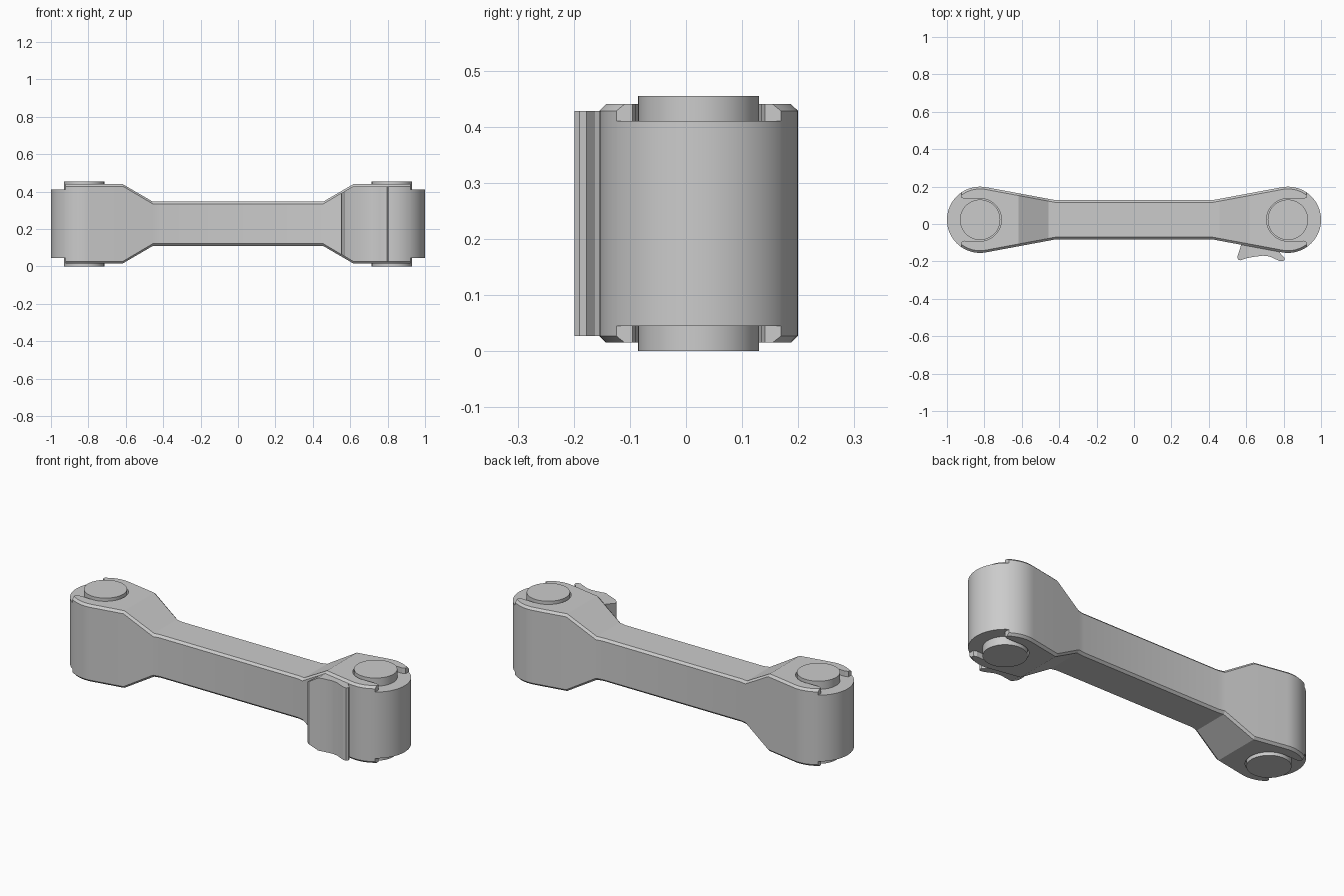
import bpy
import bmesh
import math
from mathutils import Vector

cube = bpy.data.objects.get("Cube")
if cube:
    bpy.data.objects.remove(cube, do_unlink=True)

YC, ZC = 0.0225, 0.2275         # centre of the link
PIN_X, END_R, PIN_R = 0.823, 0.177, 0.108
CHAMFER = 0.012

steel = bpy.data.materials.new("grey steel")
steel.use_nodes = True
steel.diffuse_color = (0.6, 0.6, 0.6, 1)
steel.node_tree.nodes["Principled BSDF"].inputs["Base Color"].default_value = (0.6, 0.6, 0.6, 1)


def half_height(x):
    """Waisted side profile: tall ends, slim middle."""
    t = min(max((abs(x) - 0.455) / 0.16, 0), 1)
    return 0.118 + t * (0.2125 - 0.118)


def arc(cx, r, a0, a1, n):
    angles = [math.radians(a0 + (a1 - a0) * i / n) for i in range(n + 1)]
    return [(cx + r * math.cos(a), r * math.sin(a)) for a in angles]


def add_object(name, bm):
    bmesh.ops.recalc_face_normals(bm, faces=bm.faces[:])
    mesh = bpy.data.meshes.new(name)
    bm.to_mesh(mesh)
    bm.free()
    obj = bpy.data.objects.new(name, mesh)
    obj.data.materials.append(steel)
    bpy.context.collection.objects.link(obj)
    return obj


def smooth(obj):
    bpy.ops.object.select_all(action='DESELECT')
    obj.select_set(True)
    bpy.context.view_layer.objects.active = obj
    bpy.ops.object.shade_smooth_by_angle(angle=math.radians(20))


def waisted_solid(name, outline, chamfer):
    """Plan outline raised to the waisted profile, with an optional chamfered rim."""
    bm = bmesh.new()
    bm.faces.new([bm.verts.new((x, y, 0)) for x, y in outline])
    for x in (-0.615, -0.455, 0.455, 0.615):
        bmesh.ops.bisect_plane(bm, geom=bm.verts[:] + bm.edges[:] + bm.faces[:],
                               plane_co=(x, 0, 0), plane_no=(1, 0, 0))
    if chamfer:
        bmesh.ops.inset_region(bm, faces=bm.faces[:], thickness=CHAMFER,
                               use_boundary=True, use_even_offset=True)
        for v in bm.verts:
            v.co.z = 0 if v.is_boundary else 0.1      # mark inner points
    res = bmesh.ops.extrude_face_region(bm, geom=bm.faces[:], use_keep_orig=True)
    upper = {g for g in res["geom"] if isinstance(g, bmesh.types.BMVert)}
    for v in bm.verts:
        h = half_height(v.co.x) - (0 if v.co.z > 0.05 else CHAMFER)
        v.co = Vector((v.co.x, v.co.y + YC, ZC + (h if v in upper else -h)))
    return add_object(name, bm)


def prism(name, outline, z0, z1):
    bm = bmesh.new()
    face = bm.faces.new([bm.verts.new((x, y + YC, z0)) for x, y in outline])
    res = bmesh.ops.extrude_face_region(bm, geom=[face], use_keep_orig=True)
    for g in res["geom"]:
        if isinstance(g, bmesh.types.BMVert):
            g.co.z = z1
    return add_object(name, bm)


# Link body: two round ends joined by a tapering bar
right_end = [(0.42, -0.105)] + arc(PIN_X, END_R, -100.5, 100.5, 40) + [(0.42, 0.105)]
left_end = [(-x, -y) for x, y in right_end]
body = waisted_solid("link_body", right_end + left_end, True)

# Step cut around each pin, leaving a pair of horns on the top and bottom
horn = [(0.905, 0.112), (0.922, 0.118), (0.922, 0.25), (1.1, 0.25)]
notch = arc(PIN_X, 0.114, 90, 270, 24) + [(x, -y) for x, y in horn] + horn[::-1]
for side in (1, -1):
    for z0, z1 in ((0.41, 0.6), (-0.2, 0.045)):
        cutter = prism("notch_cutter", [(side * x, y) for x, y in notch], z0, z1)
        cutter.hide_render = True
        mod = body.modifiers.new("notch", 'BOOLEAN')
        mod.operation, mod.solver, mod.object = 'DIFFERENCE', 'EXACT', cutter
        bpy.context.view_layer.objects.active = body
        bpy.ops.object.modifier_apply(modifier=mod.name)
        bpy.data.objects.remove(cutter, do_unlink=True)
smooth(body)

# Pins running through both ends
for side, label in ((1, "left"), (-1, "right")):
    pin = prism(label + "_pin", arc(side * PIN_X, PIN_R, 0, 352.5, 47), 0, 0.455)
    smooth(pin)

# Curved guide lug on the front of the left end
lug_plan = [(0.58, -0.11), (0.568, -0.15), (0.552, -0.198), (0.556, -0.212),
            (0.568, -0.217), (0.60, -0.206), (0.64, -0.198), (0.69, -0.192),
            (0.725, -0.196), (0.755, -0.21), (0.78, -0.221), (0.797, -0.2215),
            (0.805, -0.212), (0.803, -0.20), (0.785, -0.185), (0.775, -0.165),
            (0.775, -0.12)]
lug = waisted_solid("guide_lug", lug_plan, False)
smooth(lug)
